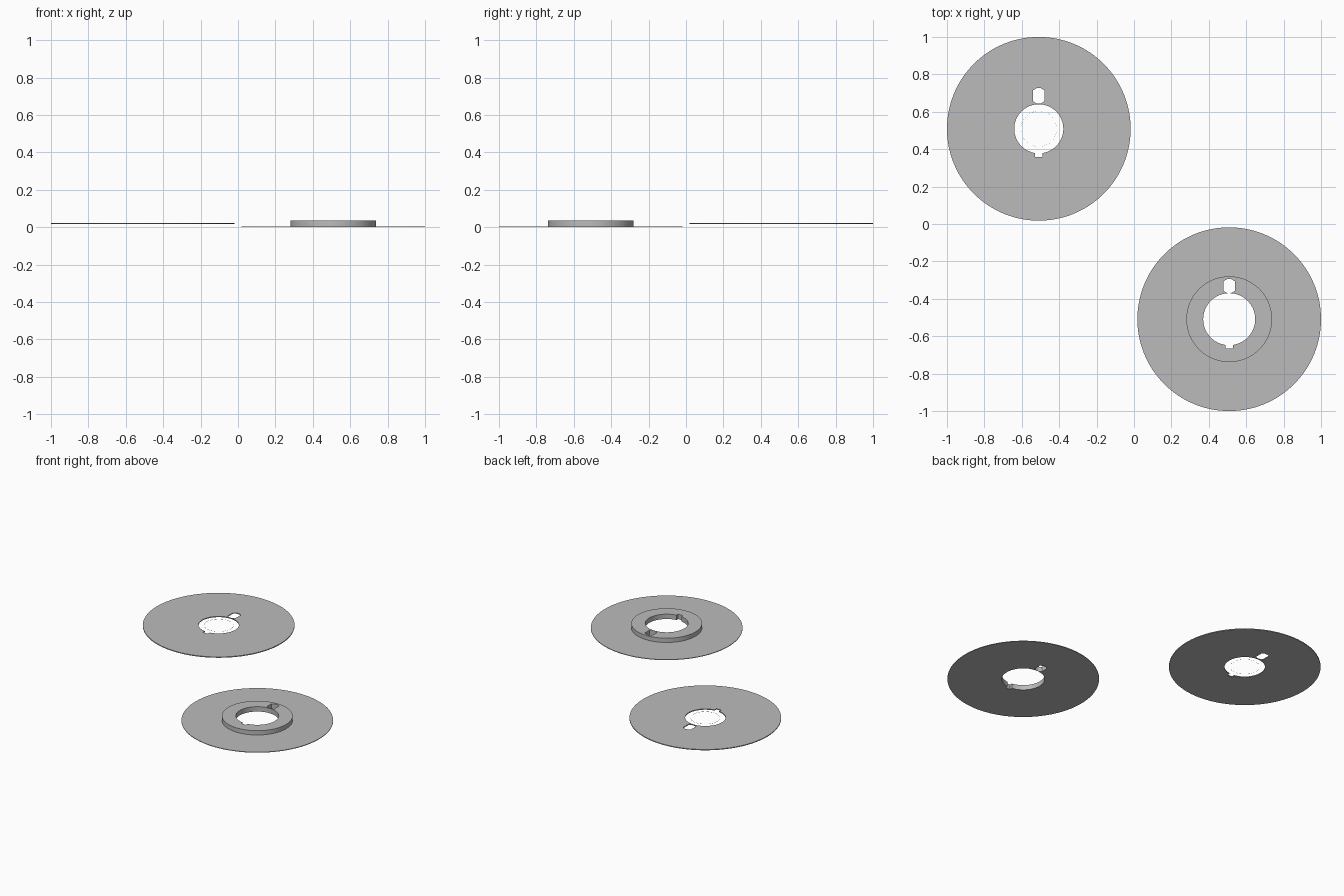
import bpy, bmesh
from math import sin, cos, pi, asin

cube = bpy.data.objects.get("Cube")
if cube:
    bpy.data.objects.remove(cube, do_unlink=True)

GREY = (0.5, 0.5, 0.5, 1)
metal = bpy.data.materials.new("plain grey")
metal.diffuse_color = GREY
metal.use_nodes = True
metal.node_tree.nodes["Principled BSDF"].inputs["Base Color"].default_value = GREY


def circle(r, n=128):
    return [(r * cos(2 * pi * i / n), r * sin(2 * pi * i / n)) for i in range(n)]


def keyed_hole(r, depth, half=0.019, n=96):
    """Round bore with a square key notch at its -y side."""
    a = asin(half / r)
    start, sweep = -pi / 2 + a, 2 * pi - 2 * a
    arc = [(r * cos(start + sweep * i / n), r * sin(start + sweep * i / n))
           for i in range(n + 1)]
    return arc + [(-half, -depth), (half, -depth)]


def pin_slot(low, high, half=0.03, tip=0.012, slope=0.011):
    """Upright slot with chamfered ends."""
    right = [(tip, low), (half, low + slope), (half, high - slope), (tip, high)]
    return right + [(-x, y) for x, y in reversed(right)]


def plate(name, loops, centre, z0, z1):
    """Extrude a filled outline with holes between two heights."""
    curve = bpy.data.curves.new(name, "CURVE")
    curve.dimensions = "2D"
    curve.fill_mode = "BOTH"
    curve.extrude = (z1 - z0) / 2
    for pts in loops:
        spline = curve.splines.new("POLY")
        spline.points.add(len(pts) - 1)
        for p, (x, y) in zip(spline.points, pts):
            p.co = (x, y, 0, 1)
        spline.use_cyclic_u = True
    ob = bpy.data.objects.new(name, curve)
    bpy.context.collection.objects.link(ob)
    ob.location = (*centre, (z0 + z1) / 2)
    bpy.ops.object.select_all(action="DESELECT")
    ob.select_set(True)
    bpy.context.view_layer.objects.active = ob
    bpy.ops.object.convert(target="MESH")
    ob = bpy.context.object
    bm = bmesh.new()
    bm.from_mesh(ob.data)
    bmesh.ops.remove_doubles(bm, verts=bm.verts, dist=0.00005)
    bmesh.ops.recalc_face_normals(bm, faces=bm.faces)
    bm.to_mesh(ob.data)
    bm.free()
    ob.data.materials.clear()
    ob.data.materials.append(metal)
    bpy.ops.object.shade_smooth_by_angle()
    return ob


R, C = 0.491, 0.509

# Flat cover disc, with the hairline ring inside its bore
cover = (-C, C)
plate("cover_disc", [circle(R), keyed_hole(0.131, 0.152), pin_slot(0.136, 0.217)],
      cover, 0.017, 0.023)
plate("hairline_ring", [circle(0.0955), circle(0.095)], cover, 0.0195, 0.0205)

# Base disc carrying a raised hub, both pierced by the same bore and slot
base = (C, -C)
holes = [keyed_hole(0.139, 0.156), pin_slot(0.1405, 0.214)]
plate("base_disc", [circle(R)] + holes, base, 0, 0.004)
plate("raised_hub", [circle(0.229)] + holes, base, 0.004, 0.035)
